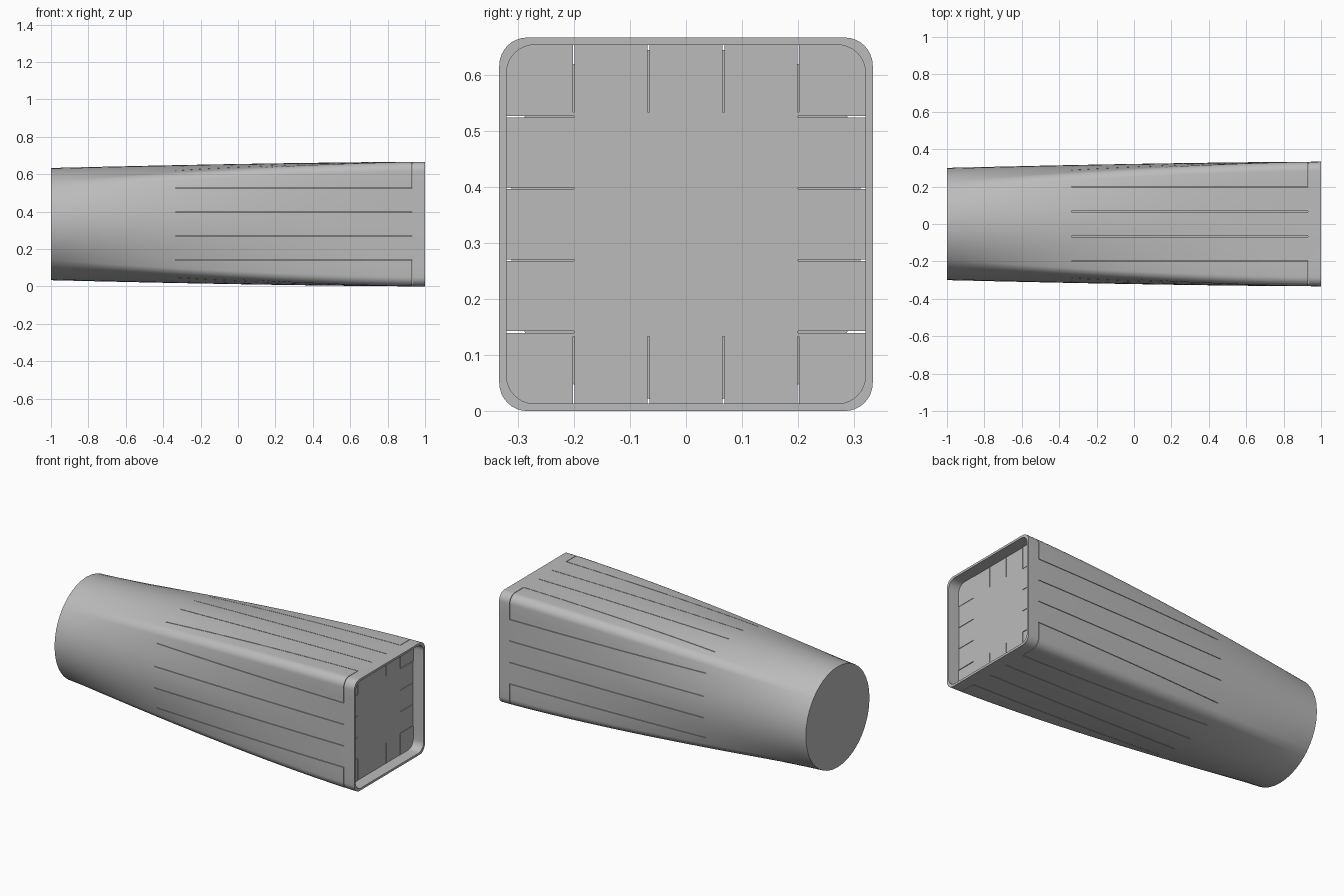
import bpy, bmesh, math
from mathutils import Matrix

HALF, RADIUS, CORNER, MID = 0.333, 0.3, 0.05, 0.333
FLOOR = 0.93

if "Cube" in bpy.data.objects:
    bpy.data.objects.remove(bpy.data.objects["Cube"])

grey = bpy.data.materials.new("plain grey")
grey.use_nodes = True
colour = (0.5, 0.5, 0.5, 1)
grey.diffuse_color = colour
grey.node_tree.nodes["Principled BSDF"].inputs["Base Color"].default_value = colour


def rounded_square(half, corner, arc=8, flat=10):
    """Outline as (y, z) points, with extra points along the flats."""
    core, pts = half - corner, []
    for q in range(4):
        turn = Matrix.Rotation(q * math.pi / 2, 2)
        side = [(half, -core + 2 * core * i / flat) for i in range(flat)]
        bend = [(core + corner * math.cos(a), core + corner * math.sin(a))
                for a in (math.pi / 2 * i / arc for i in range(arc))]
        for p in side + bend:
            y, z = p
            pts.append((turn[0][0] * y + turn[0][1] * z, turn[1][0] * y + turn[1][1] * z))
    return pts


def add_box(bm, low, high):
    size = [h - l for l, h in zip(low, high)]
    centre = [(h + l) / 2 for l, h in zip(low, high)]
    mat = Matrix.Translation(centre) @ Matrix.Diagonal((*size, 1))
    bmesh.ops.create_cube(bm, size=1, matrix=mat)


def make_object(name, bm):
    bmesh.ops.recalc_face_normals(bm, faces=bm.faces)
    mesh = bpy.data.meshes.new(name)
    bm.to_mesh(mesh)
    bm.free()
    mesh.materials.append(grey)
    obj = bpy.data.objects.new(name, mesh)
    bpy.context.collection.objects.link(obj)
    return obj


# Tapered body: round end blending to a rounded square, then a shallow recess
bm = bmesh.new()
square = rounded_square(HALF, CORNER)
sections = []
STEPS = 24
for s in range(STEPS + 1):
    t = s / STEPS
    blend = 1 - (1 - t) ** 1.5
    ring = []
    for y, z in square:
        r = math.hypot(y, z)
        k = (RADIUS + (r - RADIUS) * blend) / r
        ring.append((y * k, z * k))
    sections.append((-1 + 2 * t, ring))
inner = rounded_square(HALF - 0.013, CORNER)
sections += [(1, inner), (FLOOR, inner)]

rings = [[bm.verts.new((x, y, z + MID)) for y, z in ring] for x, ring in sections]
for a, b in zip(rings, rings[1:]):
    for i in range(len(a)):
        j = (i + 1) % len(a)
        bm.faces.new((a[i], a[j], b[j], b[i]))
bm.faces.new(rings[0])
bm.faces.new(rings[-1])
body = make_object("tapered_body", bm)

# Thin lengthwise slots, four on each side
slots = bmesh.new()
w = 0.0015
for sign in (-1, 1):
    near, far = sorted((sign * 0.2, sign * 0.36))
    for k in (-1.5, -0.5, 0.5, 1.5):
        y, z = k * 0.1335, k * 0.128
        add_box(slots, (-0.333, y - w, near + MID), (FLOOR + 0.001, y + w, far + MID))
        add_box(slots, (-0.333, near, z - w + MID), (FLOOR + 0.001, far, z + w + MID))

# Thin cross cuts freeing the four corner strips
corners = bmesh.new()
for sy in (-1, 1):
    for sz in (-1, 1):
        y0, y1 = sorted((sy * 0.2, sy * 0.36))
        z0, z1 = sorted((sz * 0.193, sz * 0.36))
        add_box(corners, (FLOOR - 0.001, y0, z0 + MID), (FLOOR + 0.002, y1, z1 + MID))

for name, cutter_mesh in (("slot_cutter", slots), ("corner_cutter", corners)):
    cutter = make_object(name, cutter_mesh)
    cutter.hide_render = True
    mod = body.modifiers.new(name, "BOOLEAN")
    mod.object, mod.operation, mod.solver = cutter, "DIFFERENCE", "EXACT"
    bpy.context.view_layer.objects.active = body
    bpy.ops.object.modifier_apply(modifier=name)
    bpy.data.objects.remove(cutter)

bpy.ops.object.select_all(action="DESELECT")
body.select_set(True)
bpy.context.view_layer.objects.active = body
bpy.ops.object.shade_smooth_by_angle(angle=math.radians(30))
